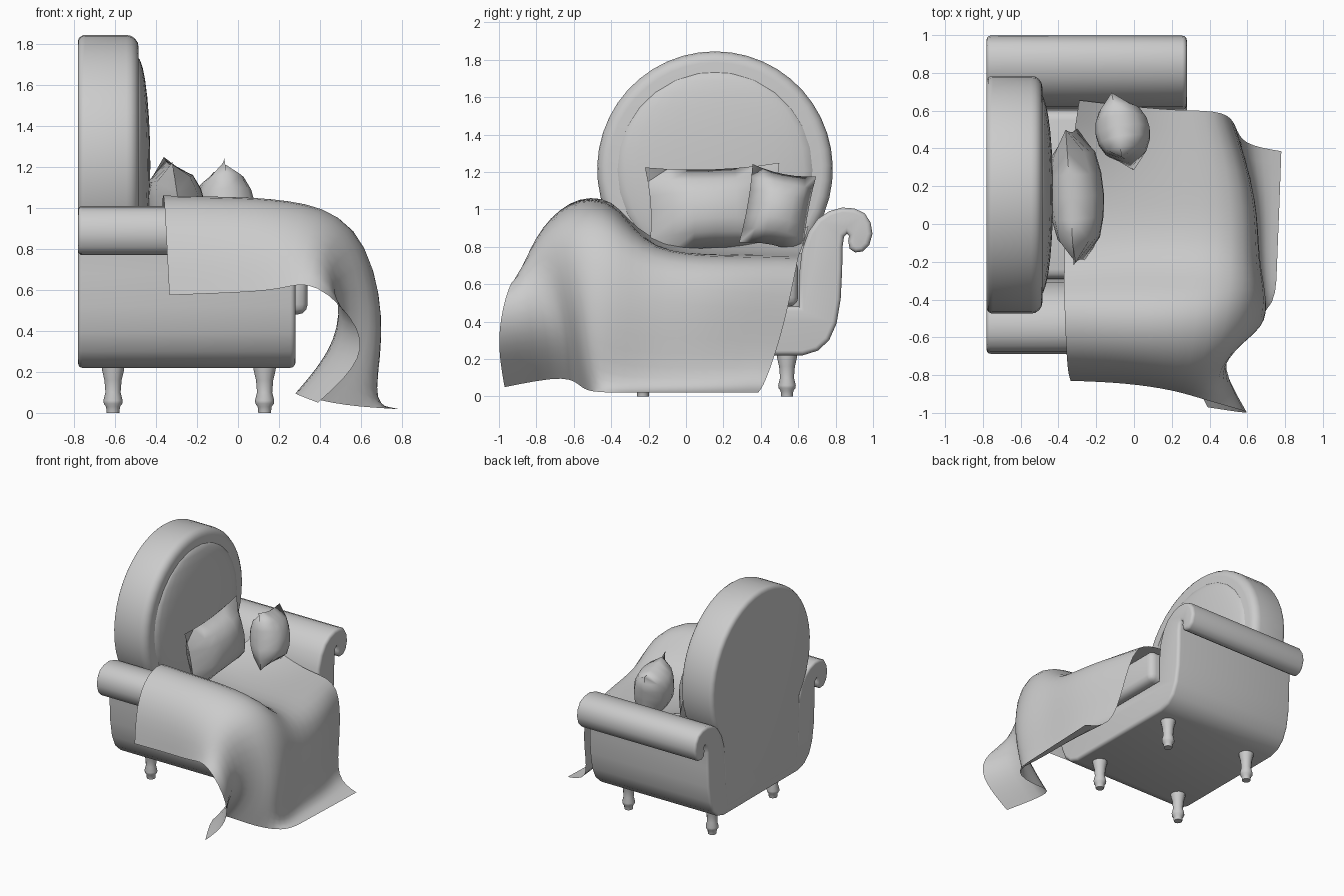
import bpy, bmesh, math
from mathutils import Vector

if "Cube" in bpy.data.objects:
    bpy.data.objects.remove(bpy.data.objects["Cube"])

CY = 0.155  # the chair's own centre line in y; the chair faces +x


def finish(name, bm, angle=40):
    bmesh.ops.recalc_face_normals(bm, faces=bm.faces)
    me = bpy.data.meshes.new(name)
    bm.to_mesh(me)
    bm.free()
    ob = bpy.data.objects.new(name, me)
    bpy.context.collection.objects.link(ob)
    bpy.ops.object.select_all(action='DESELECT')
    ob.select_set(True)
    bpy.context.view_layer.objects.active = ob
    bpy.ops.object.shade_smooth_by_angle(angle=math.radians(angle))
    return ob


def slab(name, half, x0, x1, b_back, b_front, angle=50):
    """Mirrors a half outline (y, z), extrudes it along x with rounded rims."""
    pts = [Vector(p) for p in half]
    pts += [Vector((-p.x, p.y)) for p in reversed(pts) if p.x > 1e-4]
    n = len(pts)
    nrm = []  # inward mitre direction at each outline point
    for i in range(n):
        a = (pts[i] - pts[i - 1]).normalized()
        b = (pts[(i + 1) % n] - pts[i]).normalized()
        side = Vector((-a.y, a.x))
        m = (side + Vector((-b.y, b.x))).normalized()
        nrm.append(m / max(0.6, m.dot(side)))
    arc = [i / 4 * math.pi / 2 for i in range(5)]
    rings = [(x0 + b_back * (1 - math.cos(t)), b_back * (1 - math.sin(t))) for t in arc]
    rings += [(x1 - b_front * (1 - math.cos(t)), b_front * (1 - math.sin(t))) for t in reversed(arc)]
    bm = bmesh.new()
    loops = [[bm.verts.new((x, CY + p.x + m.x * d, p.y + m.y * d)) for p, m in zip(pts, nrm)]
             for x, d in rings]
    for r0, r1 in zip(loops, loops[1:]):
        for i in range(n):
            j = (i + 1) % n
            bm.faces.new((r0[i], r0[j], r1[j], r1[i]))
    bm.faces.new(loops[0][::-1])
    bm.faces.new(loops[-1])
    return finish(name, bm, angle)


# Base with both scrolled arms in one profile
body = [(0, .22), (.47, .22), (.55, .245), (.61, .30), (.65, .39), (.672, .52), (.68, .68),
        (.682, .80), (.69, .855), (.705, .87), (.717, .86), (.712, .83), (.72, .79), (.75, .77),
        (.79, .775), (.825, .81), (.842, .87), (.832, .93), (.80, .98), (.745, 1.005),
        (.68, 1.01), (.61, .99), (.55, .95), (.50, .88), (.465, .78), (.45, .65), (.45, .48), (0, .48)]
slab("base_and_arms", body, -.78, .28, .02, .025)

# Round back rest, tapering down to the base
back = [(0, .26), (.46, .26), (.49, .60)]
back += [(.63 * math.cos(math.radians(a)), 1.215 + .63 * math.sin(math.radians(a)))
         for a in range(-38, 90, 8)]
back += [(0, 1.845)]
slab("back_rest", back, -.782, -.485, .035, .06)

# Bulging pad on the back rest
bm = bmesh.new()
bmesh.ops.create_uvsphere(bm, u_segments=28, v_segments=14, radius=1)
for v in bm.verts:
    v.co = (-.495 + .067 * v.co.x, CY + .53 * v.co.y, 1.21 + .53 * v.co.z)
finish("back_pad", bm)

# Seat cushion under the blanket
bm = bmesh.new()
bmesh.ops.create_cube(bm, size=1)
for v in bm.verts:
    v.co = (-.09 + .86 * v.co.x, CY + .89 * v.co.y, .605 + .25 * v.co.z)
bmesh.ops.bevel(bm, geom=bm.edges[:], offset=.05, segments=3, affect='EDGES', profile=.5)
finish("seat_cushion", bm)

# Turned legs
leg = [(.057, .25), (.054, .21), (.042, .16), (.037, .10), (.047, .06), (.045, .045), (.034, .03), (.031, 0)]
for i, x in enumerate((-.61, .13)):
    for j, s in enumerate((-1, 1)):
        bm = bmesh.new()
        rings = [[bm.verts.new((x + r * math.cos(k * math.pi / 6), CY + s * .385 + r * math.sin(k * math.pi / 6), z))
                  for k in range(12)] for r, z in leg]
        for a, b in zip(rings, rings[1:]):
            for k in range(12):
                bm.faces.new((a[k - 1], a[k], b[k], b[k - 1]))
        bm.faces.new(rings[0])
        bm.faces.new(rings[-1])
        finish(("back", "front")[i] + ("_left", "_right")[j] + "_leg", bm)


def pillow(name, loc, rot, w, h, t, n=6):
    """Two puffed sheets meeting in a seam, edges drawn in a little."""
    bm = bmesh.new()
    for side in (-1, 1):
        g = []
        for i in range(n + 1):
            row = []
            for j in range(n + 1):
                u, v = 2 * i / n - 1, 2 * j / n - 1
                puff = ((1 - u * u) * (1 - v * v)) ** .5
                row.append(bm.verts.new((side * t * puff, w * u * (1 - .06 * (1 - v * v)),
                                         h * v * (1 - .10 * (1 - u * u)))))
            g.append(row)
        for i in range(n):
            for j in range(n):
                bm.faces.new((g[i][j], g[i + 1][j], g[i + 1][j + 1], g[i][j + 1]))
    bmesh.ops.remove_doubles(bm, verts=bm.verts, dist=1e-5)
    ob = finish(name, bm, 75)
    ob.location = loc
    ob.rotation_euler = [math.radians(a) for a in rot]


pillow("large_pillow", (-.305, .15, 1.005), (2, -9, 3), .36, .235, .145)
pillow("small_pillow", (-.06, .49, 1.0), (-11, -7, 10), .175, .215, .145)

# Draped blanket: rows run from the arm hem across the seat, columns from back to floor
rows = [
    [(-.335, -.83, .575), (-.05, -.84, .585), (.22, -.88, .60), (.37, -.93, .66), (.63, -1.0, .40), (.58, -1.0, .22), (.39, -.97, .05)],
    [(-.35, -.79, .86), (-.05, -.80, .86), (.22, -.83, .86), (.46, -.82, .82), (.44, -.66, .46), (.32, -.62, .27), (.21, -.62, .12)],
    [(-.36, -.64, 1.06), (-.05, -.64, 1.06), (.22, -.64, 1.05), (.56, -.63, .97), (.70, -.59, .50), (.65, -.57, .22), (.45, -.56, .04)],
    [(-.37, -.38, 1.08), (-.05, -.38, 1.07), (.25, -.38, 1.06), (.62, -.38, .97), (.75, -.42, .45), (.67, -.47, .06), (.75, -.48, .02)],
    [(-.37, -.25, .83), (-.05, -.20, .77), (.25, -.20, .76), (.63, -.20, .78), (.67, -.20, .40), (.63, -.20, .04), (.755, -.25, .02)],
    [(-.36, .20, .77), (-.05, .20, .765), (.25, .20, .76), (.64, .20, .75), (.67, .10, .40), (.63, .10, .04), (.77, .10, .02)],
    [(-.29, .655, .91), (0, .62, .79), (.25, .60, .75), (.49, .60, .74), (.54, .52, .35), (.57, .42, .06), (.78, .385, .02)]]
bm = bmesh.new()
g = [[bm.verts.new(p) for p in row] for row in rows]
for a, b in zip(g, g[1:]):
    for i in range(len(a) - 1):
        bm.faces.new((a[i], a[i + 1], b[i + 1], b[i]))
blanket = finish("blanket", bm, 180)
mod = blanket.modifiers.new("Soft", 'SUBSURF')
mod.levels = mod.render_levels = 2
mod.boundary_smooth = 'PRESERVE_CORNERS'
